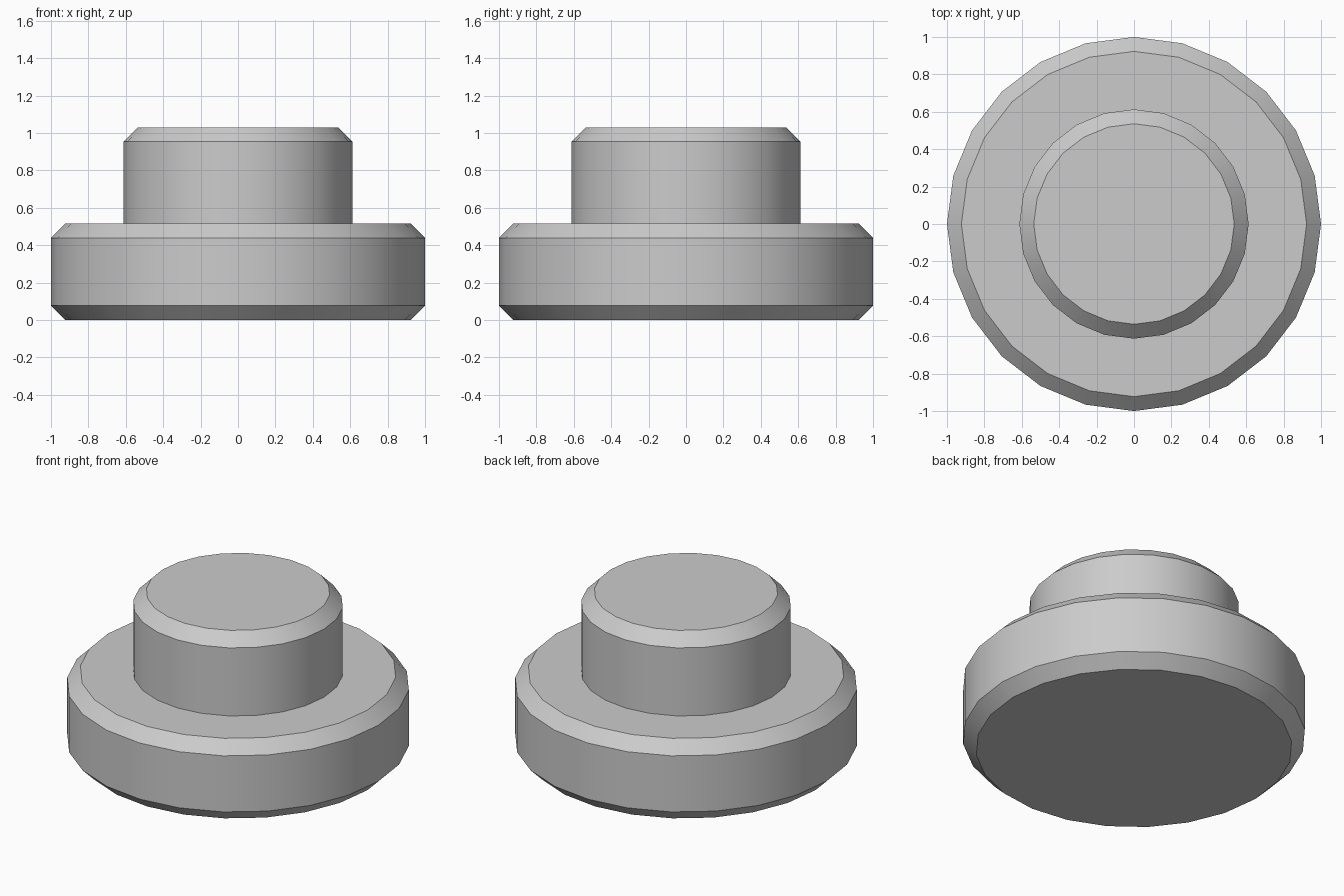
import bpy, bmesh, math

if "Cube" in bpy.data.objects:
    bpy.data.objects.remove(bpy.data.objects["Cube"])

SIDES = 24

grey = bpy.data.materials.new("light grey")
grey.diffuse_color = (0.6, 0.6, 0.6, 1)
grey.use_nodes = True
grey.node_tree.nodes["Principled BSDF"].inputs["Base Color"].default_value = grey.diffuse_color


def lathe(name, profile):
    """Spin a (radius, height) profile about z and cap both ends."""
    bm = bmesh.new()
    rings = [[bm.verts.new((r * math.cos(2 * math.pi * i / SIDES),
                            r * math.sin(2 * math.pi * i / SIDES), z))
              for i in range(SIDES)] for r, z in profile]
    for low, high in zip(rings, rings[1:]):
        for i in range(SIDES):
            j = (i + 1) % SIDES
            bm.faces.new((low[i], low[j], high[j], high[i]))
    bm.faces.new(rings[0][::-1])
    bm.faces.new(rings[-1])
    mesh = bpy.data.meshes.new(name)
    bm.to_mesh(mesh)
    bm.free()
    mesh.materials.append(grey)
    obj = bpy.data.objects.new(name, mesh)
    bpy.context.collection.objects.link(obj)
    bpy.context.view_layer.objects.active = obj
    obj.select_set(True)
    bpy.ops.object.shade_smooth_by_angle(angle=math.radians(30))
    return obj


# Chamfered wide flange stepping up to a chamfered narrow boss
lathe("stepped_knob", [
    (0.923, 0.0), (1.0, 0.077), (1.0, 0.438), (0.923, 0.515),
    (0.613, 0.515), (0.613, 0.953), (0.536, 1.03),
])
